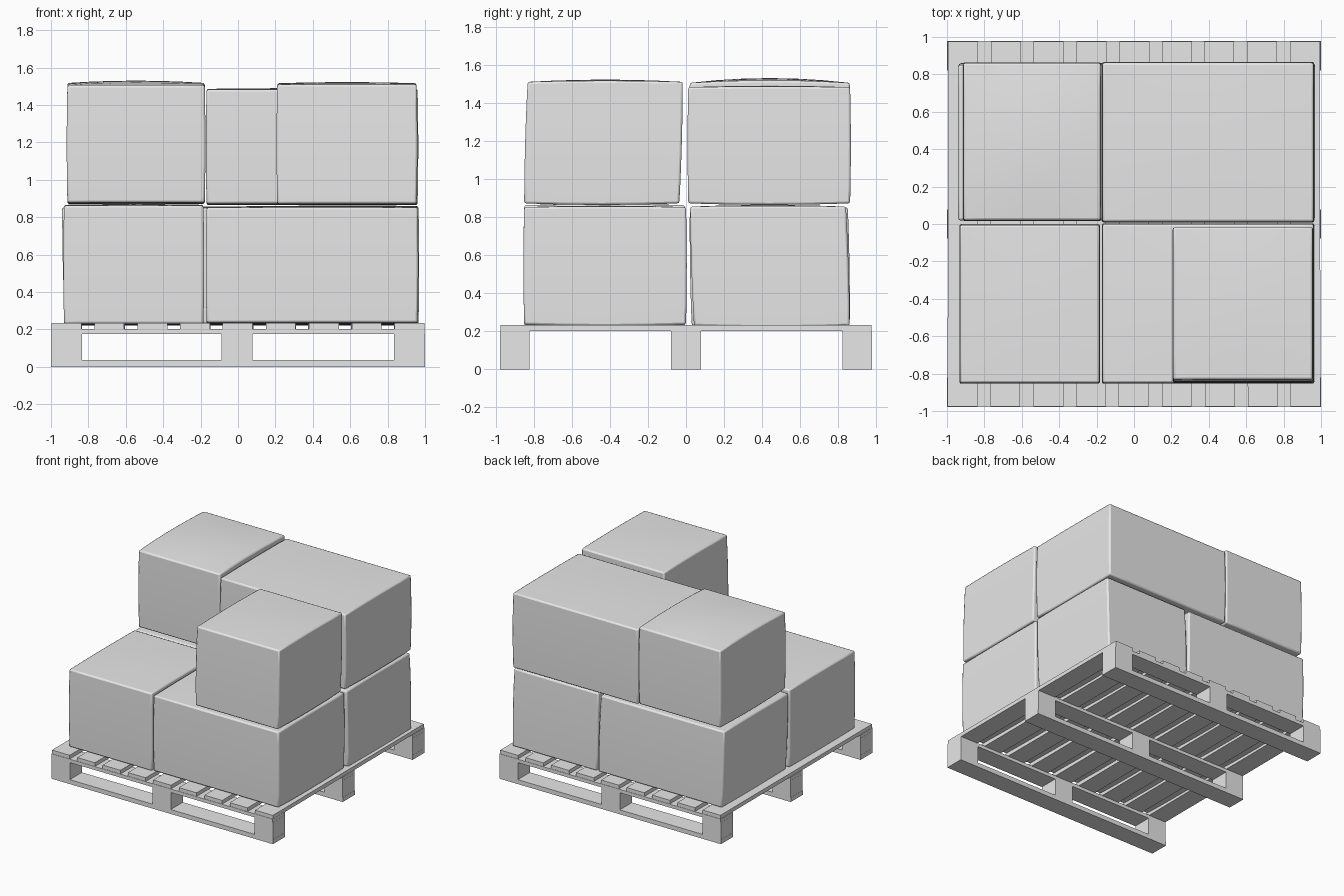
import bpy
import bmesh
import random
from mathutils import Vector, Matrix

random.seed(4)
old = bpy.data.objects.get("Cube")
if old:
    bpy.data.objects.remove(old, do_unlink=True)

GREY = (0.8, 0.8, 0.8, 1.0)
mat = bpy.data.materials.new("plain_grey")
mat.use_nodes = True
mat.diffuse_color = GREY
mat.node_tree.nodes["Principled BSDF"].inputs["Base Color"].default_value = GREY


def block(name, x, y, z, cuts=0, shape=None, bevel=0.0):
    """Box spanning the ranges x, y, z; shape() offsets points from unit coordinates."""
    lo = Vector((x[0], y[0], z[0]))
    hi = Vector((x[1], y[1], z[1]))
    mid, half = (lo + hi) / 2, (hi - lo) / 2
    bm = bmesh.new()
    bmesh.ops.create_cube(bm, size=2)
    if cuts:
        bmesh.ops.subdivide_edges(bm, edges=bm.edges[:], cuts=cuts, use_grid_fill=True)
    for v in bm.verts:
        unit = v.co.copy()
        v.co = Vector(a * b for a, b in zip(unit, half))
        if shape:
            v.co += shape(unit)
    mesh = bpy.data.meshes.new(name)
    bm.to_mesh(mesh)
    bm.free()
    mesh.materials.append(mat)
    obj = bpy.data.objects.new(name, mesh)
    obj.location = mid
    bpy.context.collection.objects.link(obj)
    if bevel:
        bpy.ops.object.select_all(action='DESELECT')
        obj.select_set(True)
        bpy.context.view_layer.objects.active = obj
        mod = obj.modifiers.new("rounded_edges", 'BEVEL')
        mod.width = bevel
        mod.segments = 2
        mod.limit_method = 'ANGLE'
        mod.angle_limit = 0.7
        bpy.ops.object.shade_smooth_by_angle(angle=0.6)
    return obj


def carton(name, x, y, z, lean=(0, 0), crown=0.008):
    """Cardboard box with slightly bulging faces that leans toward the top."""
    def shape(u):
        rise = crown * (1 - u.x ** 2 * 0.5) * (1 - u.y ** 2) if u.z > 0.99 else 0
        sag = 0.008 * (1 - u.y ** 2) if u.z < -0.99 else 0
        up = (u.z + 1) / 2
        side = 0.004 * (1 - u.z ** 2)
        return Vector((lean[0] * up + side * u.x, lean[1] * up + side * u.y, rise - sag))
    return block(name, x, y, z, 5, shape, 0.011)


# Pallet runners: bottom board, three blocks and a top board in each row
for row, y in (("front", -0.9), ("middle", 0), ("back", 0.9)):
    span = (y - 0.078, y + 0.078)
    block(row + "_bottom_board", (-1, 1), span, (0, 0.036))
    block(row + "_top_board", (-0.998, 0.998), span, (0.175, 0.203))
    for side, x in (("right", -0.916), ("centre", -0.005), ("left", 0.916)):
        block(f"{row}_{side}_block", (x - 0.083, x + 0.083), span, (0.036, 0.175))

# Pallet deck slats
for i in range(9):
    x = -0.915 + i * 0.2288
    slat = block(f"deck_slat_{i + 1}", (x - 0.08, x + 0.08), (-0.975, 0.975), (0.201, 0.233))
    slat.matrix_basis = slat.matrix_basis @ Matrix.Rotation(random.uniform(-0.003, 0.003), 4, 'Z')

# Lower layer of cartons
carton("lower_front_right_carton", (-0.93, -0.185), (-0.85, -0.005), (0.23, 0.862))
carton("lower_front_left_carton", (-0.168, 0.96), (-0.85, 0.0), (0.236, 0.852))
carton("lower_back_right_carton", (-0.925, 0.19), (0.03, 0.86), (0.23, 0.85), (-0.015, -0.01))
carton("lower_back_left_carton", (0.205, 0.965), (0.042, 0.86), (0.23, 0.855), (0, -0.02))

# Upper layer of cartons
carton("upper_back_right_carton", (-0.912, -0.178), (0.02, 0.86), (0.878, 1.505), crown=0.025)
carton("upper_back_left_carton", (-0.168, 0.96), (0.012, 0.862), (0.872, 1.482))
carton("upper_front_left_carton", (0.21, 0.955), (-0.85, -0.035), (0.872, 1.51), (0, 0.018), 0.012)
